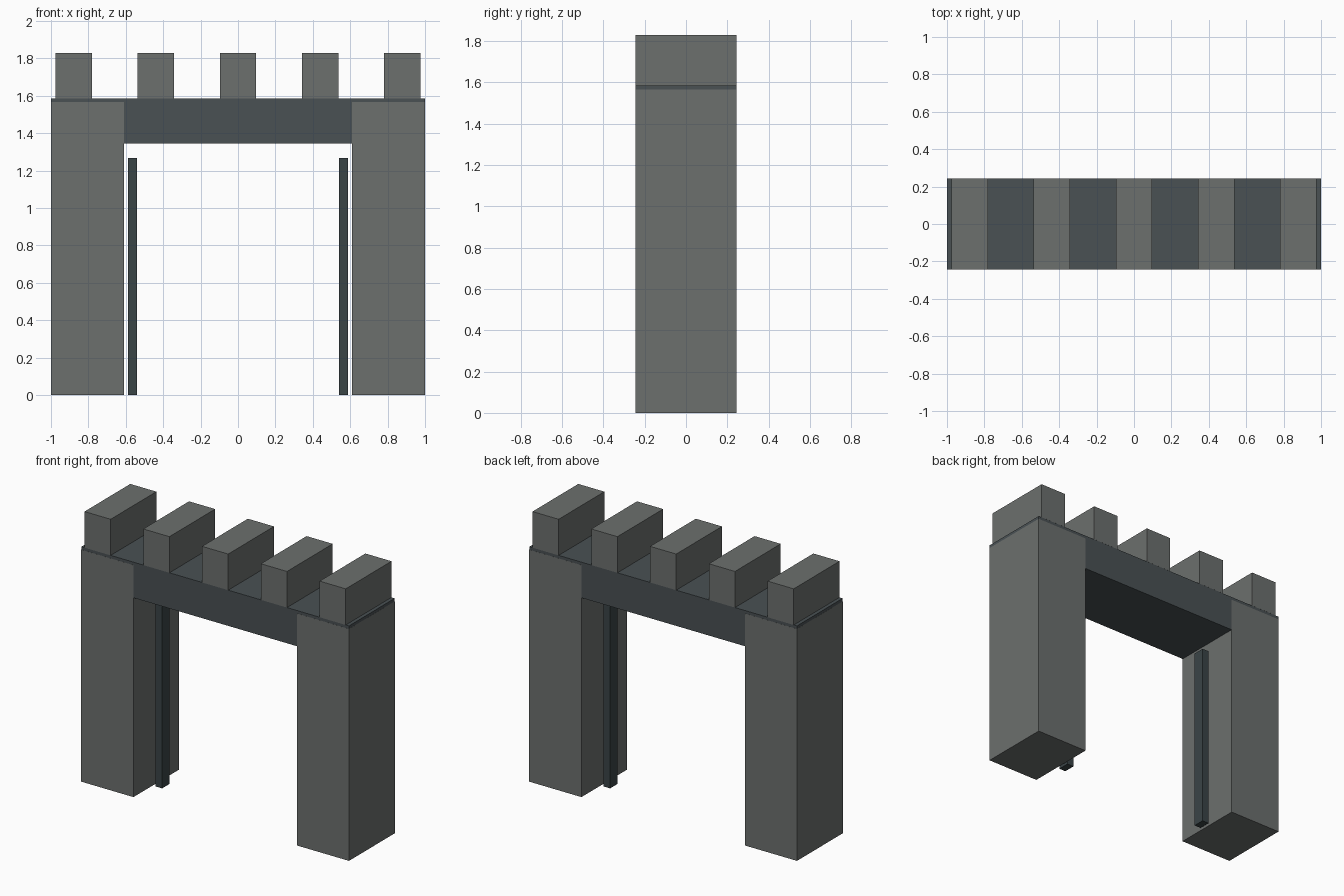
import bpy

if "Cube" in bpy.data.objects:
    bpy.data.objects.remove(bpy.data.objects["Cube"])


def material(name, rgb):
    mat = bpy.data.materials.new(name)
    mat.diffuse_color = (*rgb, 1.0)
    mat.use_nodes = True
    mat.node_tree.nodes["Principled BSDF"].inputs["Base Color"].default_value = mat.diffuse_color
    return mat


STONE = material("stone", (0.15, 0.16, 0.155))
SLATE = material("slate", (0.067, 0.082, 0.088))
IRON = material("dark_iron", (0.042, 0.058, 0.062))


def box(name, x, y, z, mat):
    """Box given by its (min, max) range on each axis."""
    ranges = (x, y, z)
    bpy.ops.mesh.primitive_cube_add(size=1, location=[(a + b) / 2 for a, b in ranges])
    obj = bpy.context.object
    obj.name = name
    obj.scale = [b - a for a, b in ranges]
    bpy.ops.object.transform_apply(location=False, rotation=False, scale=True)
    obj.data.materials.append(mat)
    return obj


HALF_DEPTH = 0.244
DEPTH = (-HALF_DEPTH, HALF_DEPTH)

# Gate pillars and the slim guide posts on their inner sides
for side, s in (("left", -1), ("right", 1)):
    box(f"{side}_pillar", sorted((s * 0.61, s * 1.0)), DEPTH, (0, 1.566), STONE)
    box(f"{side}_guide_post", sorted((s * 0.539, s * 0.588)), (-0.04, 0.04), (0, 1.268), IRON)

# Lintel across both pillars, a hair inside their faces to avoid flicker
box("lintel", (-0.9995, 0.9995), (-HALF_DEPTH + 0.0005, HALF_DEPTH - 0.0005), (1.345, 1.586), SLATE)

# Row of five battlement blocks
for i in range(5):
    cx = (i - 2) * 0.439
    box(f"battlement_{i + 1}", (cx - 0.0975, cx + 0.0975), DEPTH, (1.586, 1.83), STONE)
